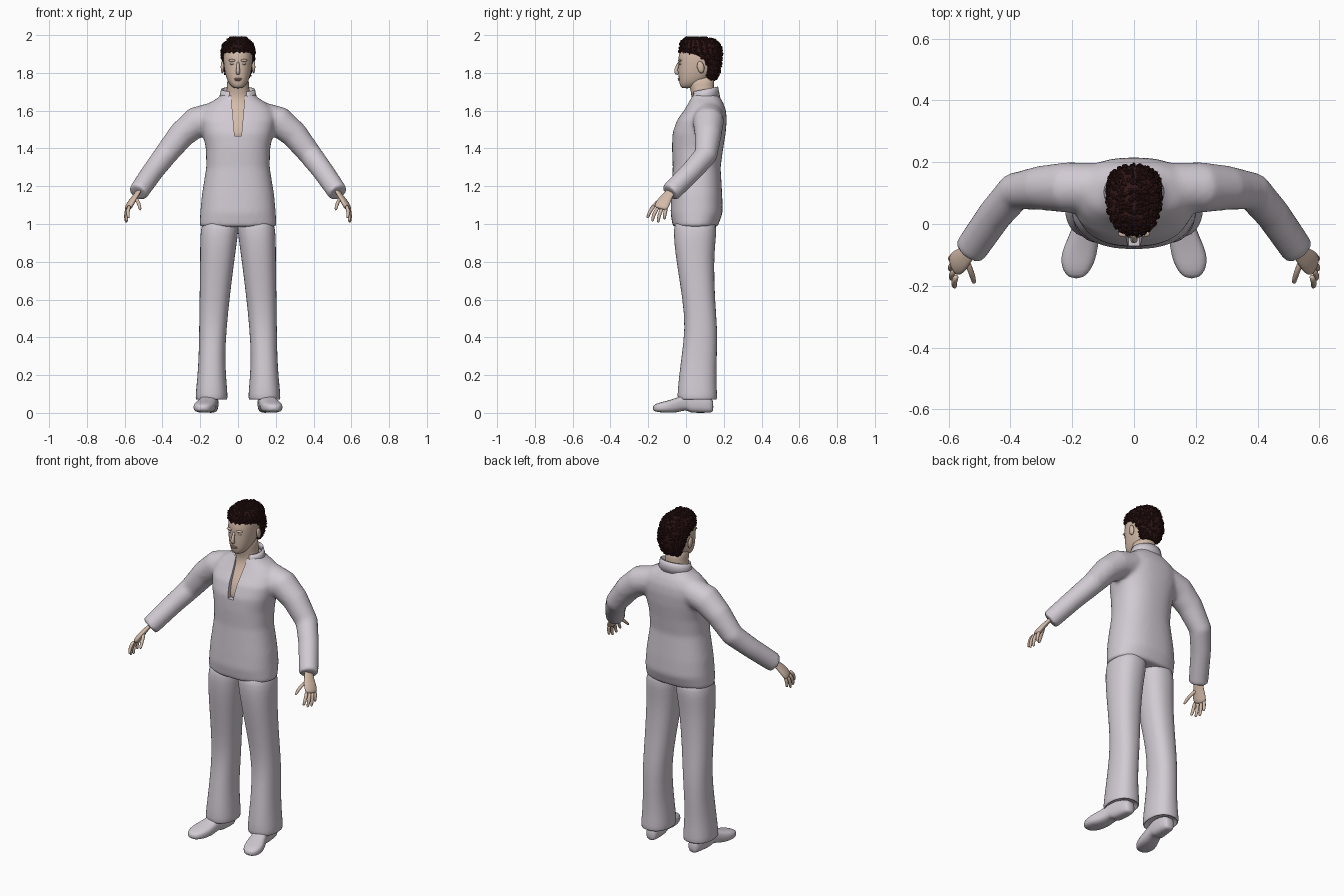
import bpy, bmesh, math, random
from mathutils import Vector, Matrix

if "Cube" in bpy.data.objects:
    bpy.data.objects.remove(bpy.data.objects["Cube"])

random.seed(4)


def material(name, rgb):
    m = bpy.data.materials.new(name)
    m.diffuse_color = (*rgb, 1)
    m.use_nodes = True
    m.node_tree.nodes["Principled BSDF"].inputs["Base Color"].default_value = m.diffuse_color
    return m


CLOTH = material("pale_lilac_cloth", (0.64, 0.59, 0.65))
SKIN = material("skin", (0.66, 0.50, 0.40))
LIPS = material("lips", (0.50, 0.30, 0.25))
EYE = material("eye_grey", (0.62, 0.58, 0.55))
HAIR = material("dark_brown_hair", (0.030, 0.008, 0.008))


def spow(v, p):
    return math.copysign(abs(v) ** (2 / p), v)


def oval(c, u, v, p=2.0, n=20):
    """Closed superellipse ring around c with half-axes u and v."""
    return [Vector(c) + Vector(u) * spow(math.cos(2 * math.pi * i / n), p)
            + Vector(v) * spow(math.sin(2 * math.pi * i / n), p) for i in range(n)]


def level(z, x0, x1, y0, y1, p=2.3, n=24):
    """Horizontal ring from its extents."""
    return oval(((x0 + x1) / 2, (y0 + y1) / 2, z), ((x1 - x0) / 2, 0, 0), (0, (y1 - y0) / 2, 0), p, n)


def loft(bm, rings):
    rows = [[bm.verts.new(p) for p in r] for r in rings]
    n = len(rows[0])
    for a, b in zip(rows, rows[1:]):
        for i in range(n):
            bm.faces.new((a[i], a[(i + 1) % n], b[(i + 1) % n], b[i]))
    bm.faces.new(rows[0][::-1])
    bm.faces.new(rows[-1])


def tube(bm, pts, side=(0, 1, 0), flat=1.0, n=16, mirror=1):
    """Tube along (x, y, z, r); side is the wide axis, flat scales the other."""
    P = [Vector((p[0] * mirror, p[1], p[2])) for p in pts]
    rings = []
    for i, c in enumerate(P):
        d = (P[min(i + 1, len(P) - 1)] - P[max(i - 1, 0)]).normalized()
        s = Vector((side[0] * mirror, side[1], side[2]))
        s = (s - d * s.dot(d)).normalized()
        r = pts[i][3]
        rings.append(oval(c, s * r, d.cross(s) * r * flat, 2, n))
    loft(bm, rings)


def ball(bm, c, size, sub=2, rot=None):
    m = Matrix.Translation(c) @ (rot or Matrix()) @ Matrix.Diagonal((*size, 1))
    bmesh.ops.create_icosphere(bm, subdivisions=sub, radius=1, matrix=m)


def finish(bm, name, mat, subsurf=0, mirror=False, smooth=True):
    bmesh.ops.recalc_face_normals(bm, faces=bm.faces)
    for f in bm.faces:
        f.smooth = smooth
    me = bpy.data.meshes.new(name)
    bm.to_mesh(me)
    bm.free()
    me.materials.append(mat)
    ob = bpy.data.objects.new(name, me)
    bpy.context.collection.objects.link(ob)
    if mirror:
        ob.modifiers.new("mirror", 'MIRROR').use_mirror_merge = False
    if subsurf:
        s = ob.modifiers.new("subsurf", 'SUBSURF')
        s.levels = s.render_levels = subsurf
    return ob


# Wedge that opens the shirt front
bm = bmesh.new()
outline = [(-0.018, 1.465), (0.018, 1.465), (0.042, 1.74), (-0.042, 1.74)]
loft(bm, [[Vector((x, y, z)) for x, z in outline] for y in (-0.3, 0.075)])
cutter = finish(bm, "neck_opening_cutter", CLOTH, smooth=False)
cutter.hide_render = True
cutter.hide_set(True)

# Shirt: torso and sleeves fused into one skin
bm = bmesh.new()
torso = [(0.985, 0.204, -0.07, 0.168), (1.06, 0.2, -0.082, 0.194), (1.15, 0.192, -0.078, 0.192),
         (1.3, 0.168, -0.07, 0.183), (1.4, 0.17, -0.074, 0.197), (1.48, 0.187, -0.072, 0.21),
         (1.55, 0.2, -0.048, 0.216), (1.6, 0.19, -0.012, 0.212), (1.64, 0.152, 0.012, 0.198),
         (1.67, 0.103, 0.026, 0.18), (1.69, 0.088, 0.036, 0.168)]
loft(bm, [level(z, -w, w, a, b, 2.4, 40) for z, w, a, b in torso])
sleeve = [(0.10, 0.12, 1.575, 0.078), (0.22, 0.118, 1.54, 0.082), (0.30, 0.117, 1.472, 0.072),
          (0.385, 0.105, 1.365, 0.062), (0.45, 0.03, 1.28, 0.057), (0.53, -0.085, 1.165, 0.054)]
for s in (1, -1):
    tube(bm, sleeve, mirror=s, n=24)
shirt = finish(bm, "shirt", CLOTH)
rm = shirt.modifiers.new("fuse", 'REMESH')
rm.mode, rm.voxel_size, rm.use_smooth_shade = 'VOXEL', 0.011, True
sm = shirt.modifiers.new("soften", 'SMOOTH')
sm.factor, sm.iterations = 0.5, 10
cut = shirt.modifiers.new("open_neck", 'BOOLEAN')
cut.operation, cut.object, cut.solver = 'DIFFERENCE', cutter, 'EXACT'
baked = bpy.data.meshes.new_from_object(shirt.evaluated_get(bpy.context.evaluated_depsgraph_get()))
shirt.modifiers.clear()
shirt.data = baked
bpy.context.view_layer.objects.active = shirt
shirt.select_set(True)
bpy.ops.object.shade_smooth_by_angle(angle=math.radians(50))

# Standing collar, open at the front
bm = bmesh.new()
rows = []
for k, (rx, ry, z) in enumerate([(0.1, 0.078, 1.655), (0.09, 0.07, 1.69), (0.086, 0.066, 1.713)]):
    row = []
    for i in range(25):
        a = math.radians(-90 + 30 + 300 * i / 24)
        tilt = 0.014 * math.sin(a)
        row.append(bm.verts.new((rx * math.cos(a), 0.1 + ry * math.sin(a), z + tilt)))
    rows.append(row)
for a, b in zip(rows, rows[1:]):
    for i in range(24):
        bm.faces.new((a[i], a[i + 1], b[i + 1], b[i]))
collar = finish(bm, "collar", CLOTH)
so = collar.modifiers.new("thickness", 'SOLIDIFY')
so.thickness, so.offset = 0.008, 0

# Neck and chest seen through the opening
bm = bmesh.new()
chest = [(1.43, 0.12, -0.048, 0.15), (1.48, 0.13, -0.05, 0.15), (1.55, 0.13, -0.028, 0.15),
         (1.6, 0.11, 0.004, 0.15), (1.65, 0.075, 0.028, 0.15), (1.69, 0.062, 0.03, 0.15),
         (1.74, 0.058, 0.012, 0.15), (1.79, 0.058, 0.01, 0.15)]
loft(bm, [level(z, -w, w, a, b) for z, w, a, b in chest])
finish(bm, "neck_and_chest", SKIN, 1)

# Head
bm = bmesh.new()
head = [(1.718, 0.018, -0.02, 0.03), (1.728, 0.036, -0.031, 0.06), (1.755, 0.056, -0.038, 0.11),
        (1.80, 0.070, -0.041, 0.15), (1.85, 0.077, -0.040, 0.17), (1.9, 0.08, -0.042, 0.18),
        (1.95, 0.068, -0.02, 0.165), (1.975, 0.04, 0.01, 0.13)]
loft(bm, [level(z, -w, w, a, b) for z, w, a, b in head])
finish(bm, "head", SKIN, 1)

# Nose
bm = bmesh.new()
tube(bm, [(0, -0.034, 1.862, 0.007), (0, -0.046, 1.835, 0.008), (0, -0.055, 1.812, 0.011),
          (0, -0.050, 1.800, 0.013), (0, -0.038, 1.795, 0.008)], side=(1, 0, 0), n=12)
finish(bm, "nose", SKIN, 1)

# Mouth
bm = bmesh.new()
for z in (1.769, 1.762):
    ball(bm, (0, -0.037, z), (0.021, 0.007, 0.0045))
finish(bm, "lips", LIPS)

# Eyes, brow ridges and ears
bm = bmesh.new()
ball(bm, (0.031, -0.030, 1.848), (0.012, 0.008, 0.006))
finish(bm, "eyes", EYE, mirror=True)
bm = bmesh.new()
ball(bm, (0.031, -0.032, 1.866), (0.021, 0.011, 0.007))
finish(bm, "brow_ridges", SKIN, mirror=True)
bm = bmesh.new()
ball(bm, (0.083, 0.078, 1.83), (0.009, 0.019, 0.033), rot=Matrix.Rotation(0.2, 4, 'X'))
finish(bm, "ears", SKIN, mirror=True)

# Hair cap covered in small curls
bm = bmesh.new()
cap = [(1.765, 0.045, 0.12, 0.155), (1.785, 0.062, 0.10, 0.172), (1.83, 0.078, 0.098, 0.184),
       (1.87, 0.084, 0.065, 0.188), (1.893, 0.086, 0.015, 0.19), (1.91, 0.086, -0.034, 0.19),
       (1.945, 0.082, -0.034, 0.184), (1.972, 0.06, -0.02, 0.158), (1.984, 0.035, 0.005, 0.115)]
rings = [level(z, -w, w, a, b, 2.2) for z, w, a, b in cap]
loft(bm, rings)
for _ in range(750):
    k = random.choices(range(8), (1, 2, 2, 2, 2, 3, 3, 2))[0]
    i, t = random.randrange(24), random.random()
    c = rings[k][i].lerp(rings[k + 1][i], t)
    c = c.lerp(rings[k][(i + 1) % 24], random.random() * 0.4)
    rot = Matrix.Rotation(random.uniform(0, 6.28), 4, Vector((random.random(), random.random(), 1)))
    ball(bm, c, (0.011, 0.006, 0.007), 1, rot)
for _ in range(50):
    c = (random.uniform(-0.04, 0.04), random.uniform(0, 0.11), 1.984)
    ball(bm, c, (0.012, 0.009, 0.010), 1)
finish(bm, "hair", HAIR, smooth=False)

# Hands: palm, four fingers and thumb
bm = bmesh.new()
tube(bm, [(0.515, -0.065, 1.19, 0.027), (0.538, -0.095, 1.155, 0.028), (0.562, -0.118, 1.12, 0.04),
          (0.58, -0.132, 1.088, 0.04), (0.584, -0.136, 1.078, 0.03)], side=(-0.25, -1, 0), flat=0.42)
fingers = [((0.573, -0.165, 1.10), (0.585, -0.192, 1.068), (0.580, -0.203, 1.035)),
           ((0.580, -0.146, 1.09), (0.593, -0.170, 1.055), (0.589, -0.178, 1.018)),
           ((0.584, -0.125, 1.085), (0.596, -0.143, 1.048), (0.592, -0.147, 1.012)),
           ((0.585, -0.104, 1.085), (0.595, -0.113, 1.055), (0.592, -0.114, 1.028)),
           ((0.545, -0.112, 1.14), (0.525, -0.160, 1.112), (0.518, -0.188, 1.078))]
for a, b, c in fingers:
    tip = Vector(c).lerp(Vector(b), -0.12)
    tube(bm, [(*a, 0.0115), (*b, 0.0105), (*c, 0.0085), (*tip, 0.004)], n=8)
finish(bm, "hands", SKIN, 1, True)

# Flared trouser legs with a hollow cuff
bm = bmesh.new()
leg = [(1.05, -0.01, 0.18, -0.055, 0.155), (0.97, -0.003, 0.199, -0.066, 0.163),
       (0.9, 0.006, 0.201, -0.063, 0.156), (0.8, 0.02, 0.201, -0.051, 0.148),
       (0.6, 0.045, 0.204, -0.018, 0.153), (0.45, 0.06, 0.206, -0.004, 0.167),
       (0.3, 0.069, 0.208, -0.024, 0.164), (0.18, 0.062, 0.216, -0.039, 0.16),
       (0.09, 0.054, 0.226, -0.047, 0.166), (0.068, 0.056, 0.224, -0.043, 0.164),
       (0.07, 0.066, 0.214, -0.033, 0.154), (0.1, 0.072, 0.208, -0.028, 0.148)]
loft(bm, [level(*r) for r in leg])
finish(bm, "trouser_legs", CLOTH, 1, True)

# Shoes with a raised arch, toes turned slightly outward
bm = bmesh.new()
shoe = [(0.145, 0.14, 0.02, 0.006, 0.06), (0.132, 0.14, 0.036, 0, 0.085), (0.06, 0.145, 0.043, 0, 0.105),
        (0.018, 0.15, 0.043, 0, 0.105), (0.004, 0.152, 0.043, 0.018, 0.1), (-0.05, 0.165, 0.051, 0, 0.08),
        (-0.1, 0.179, 0.06, 0, 0.064), (-0.15, 0.186, 0.048, 0.003, 0.053), (-0.177, 0.187, 0.02, 0.012, 0.038)]
loft(bm, [oval((cx, y, (a + b) / 2), (w, 0, 0), (0, 0, (b - a) / 2), 2.8) for y, cx, w, a, b in shoe])
finish(bm, "shoes", CLOTH, 1, True)
